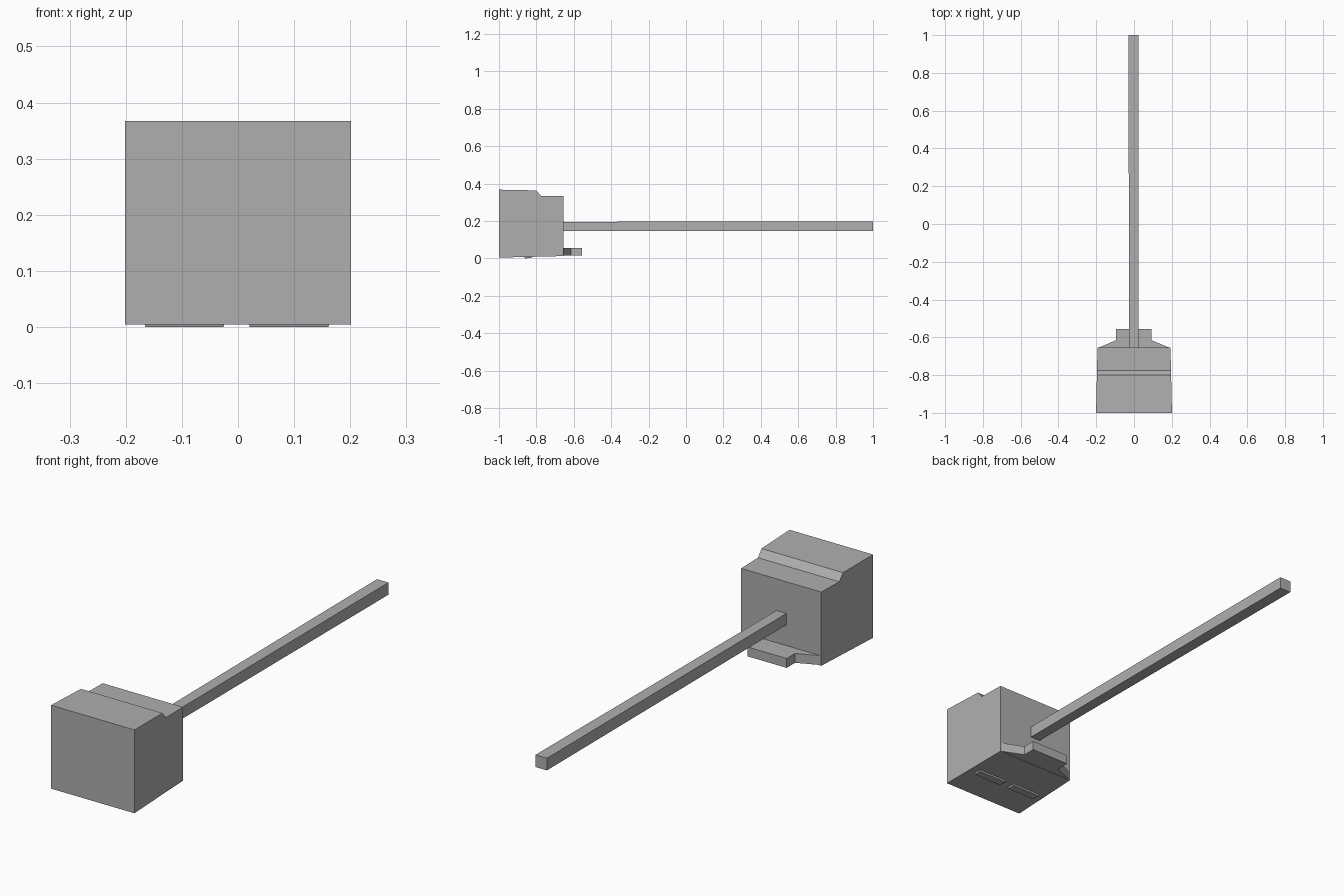
import bpy
import bmesh

if "Cube" in bpy.data.objects:
    bpy.data.objects.remove(bpy.data.objects["Cube"])

# Mid-dark grey shared by all parts
grey = bpy.data.materials.new("dark_grey")
grey.diffuse_color = (0.43, 0.43, 0.43, 1)
grey.use_nodes = True
grey.node_tree.nodes["Principled BSDF"].inputs["Base Color"].default_value = grey.diffuse_color


def prism(name, start, end):
    """Closed solid joining two matching outlines of 3D points."""
    n = len(start)
    faces = [tuple(range(n))[::-1], tuple(range(n, 2 * n))]
    faces += [(i, (i + 1) % n, n + (i + 1) % n, n + i) for i in range(n)]
    mesh = bpy.data.meshes.new(name)
    mesh.from_pydata(start + end, [], faces)
    bm = bmesh.new()
    bm.from_mesh(mesh)
    bmesh.ops.recalc_face_normals(bm, faces=bm.faces)
    bm.to_mesh(mesh)
    bm.free()
    mesh.materials.append(grey)
    obj = bpy.data.objects.new(name, mesh)
    bpy.context.collection.objects.link(obj)
    return obj


def half_width(y):
    return 0.201 - 0.008 * (y + 1) / 0.345


def square(x0, x1, y, z0, z1):
    return [(x0, y, z0), (x1, y, z0), (x1, y, z1), (x0, y, z1)]


# Head block: stepped side profile, slightly narrower at the back
profile = [(-1, 0.004), (-1, 0.367), (-0.8, 0.363),
           (-0.775, 0.333), (-0.655, 0.333), (-0.655, 0.012)]
prism("head",
      [(-half_width(y), y, z) for y, z in profile],
      [(half_width(y), y, z) for y, z in profile])

# Long square handle, drifting slightly along its length
prism("handle",
      square(-0.025, 0.023, -0.66, 0.145, 0.195),
      square(-0.03, 0.025, 1.0, 0.145, 0.198))

# Tapered tab behind the head, at the bottom
outline = [(-0.19, -0.656), (-0.095, -0.615), (-0.095, -0.557),
           (0.093, -0.557), (0.093, -0.615), (0.19, -0.656)]
prism("rear_tab",
      [(x, y, 0.014) for x, y in outline],
      [(x, y, 0.055) for x, y in outline])

# Two thin pads under the head
for name, x0, x1 in (("left_pad", -0.168, -0.023), ("right_pad", 0.018, 0.164)):
    prism(name,
          [(x0 + 0.003, -0.862, 0), (x1 - 0.003, -0.862, 0),
           (x1 - 0.003, -0.828, 0.001), (x0 + 0.003, -0.828, 0.001)],
          [(x0, -0.865, 0.01), (x1, -0.865, 0.01),
           (x1, -0.825, 0.01), (x0, -0.825, 0.01)])
